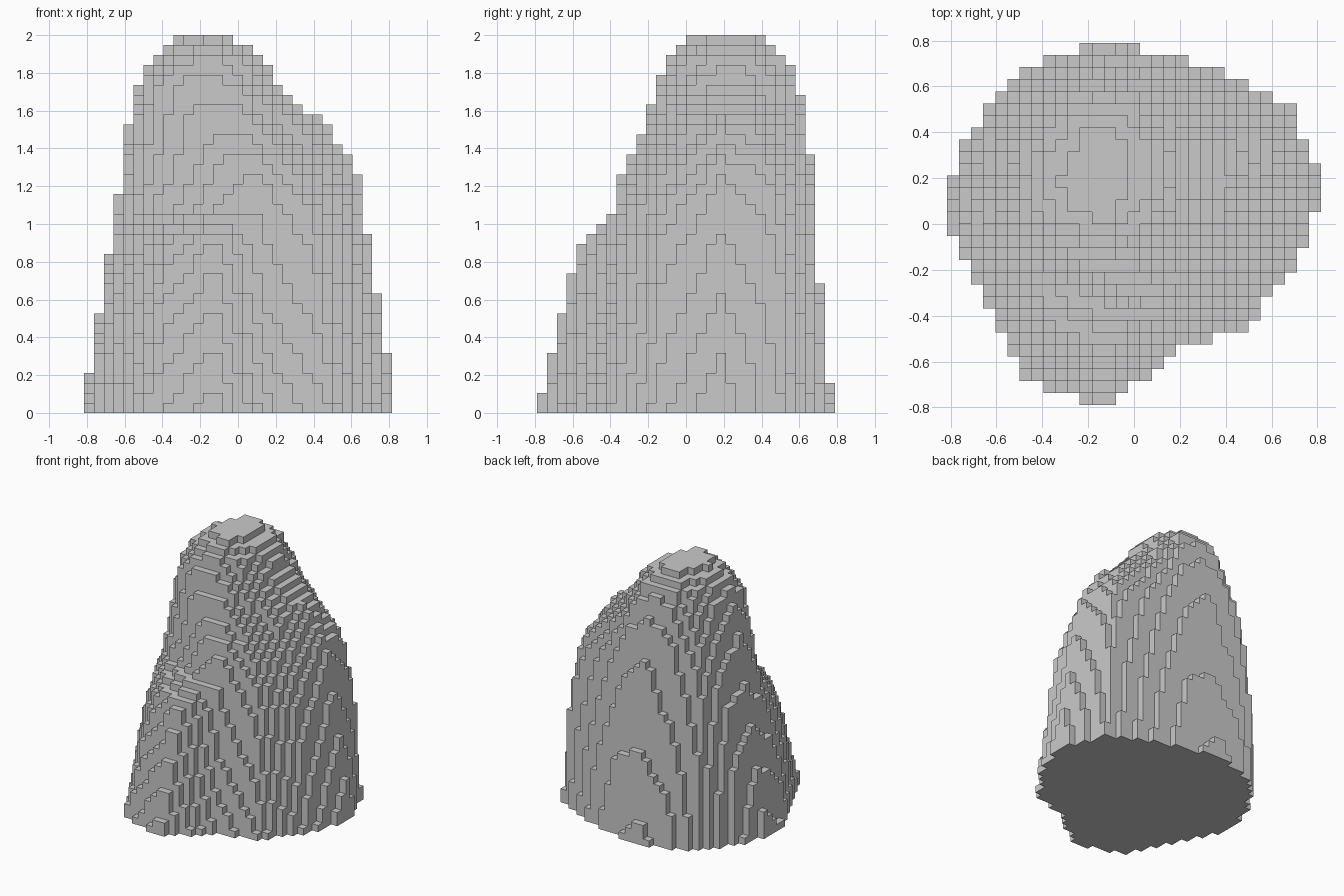
import bpy, bmesh, math

default = bpy.data.objects.get("Cube")
if default:
    bpy.data.objects.remove(default, do_unlink=True)

# Rock shape: radii (in hundredths) around one axis, a row for each height
AXIS_X, AXIS_Y = -0.12, 0.18
HEIGHTS = [0, 0.55, 0.9, 1.08, 1.28, 1.5, 1.75, 1.9, 2.0]
RADII = [
    [96, 87, 69, 62, 60.5, 61, 63, 63, 70, 72, 75, 94, 98.5, 80, 88, 90],
    [87, 84, 65, 58, 54, 56, 61, 61, 61.5, 63, 68, 80, 85, 68, 78, 83],
    [81.5, 81, 61, 55, 51.5, 52, 58, 57, 55.5, 56, 60, 69, 75, 63, 73, 78],
    [79, 79, 59, 53, 50, 50, 57, 55, 52, 52, 50, 47, 53, 62, 68, 73],
    [74.5, 74, 56, 51, 49, 49, 54, 52, 49.5, 49, 45, 42, 48, 57, 59, 63],
    [60.5, 58, 50, 48, 47, 47, 49, 46, 46, 45, 42, 40, 41, 45, 43, 51],
    [33, 34, 37, 41, 41, 41, 41, 40, 40.5, 40, 40, 37, 33, 32, 31, 31],
    [24, 25, 28, 33, 35, 35, 32, 31, 32, 30, 29, 27, 25, 23, 22, 22],
    [4, 7, 12, 18, 21, 20, 16, 15, 16, 14, 14, 15, 14, 10, 6, 4],
]
SPOKES = len(RADII[0])
STEP = 2 * math.pi / SPOKES

# Block grid
NX, NY, NZ = 31, 30, 38
SIZE = 2 / NZ


def outline_radius(row, angle):
    """Distance to the straight-sided outline of a row at an angle."""
    turn = (angle / STEP) % SPOKES
    k = int(turn) % SPOKES
    a = (turn - int(turn)) * STEP
    r1, r2 = row[k] / 100, row[(k + 1) % SPOKES] / 100
    return r1 * r2 * math.sin(STEP) / (r1 * math.sin(a) + r2 * math.sin(STEP - a))


def column_height(i, j):
    """Number of blocks stacked in a grid cell."""
    if not (0 <= i < NX and 0 <= j < NY):
        return 0
    dx = (i + 0.5 - NX / 2) * SIZE - AXIS_X
    dy = (j + 0.5 - NY / 2) * SIZE - AXIS_Y
    dist, angle = math.hypot(dx, dy), math.atan2(dy, dx)
    radii = [outline_radius(row, angle) for row in RADII]
    count = 0
    for k in range(NZ):
        z = (k + 0.5) * SIZE
        n = max(n for n, h in enumerate(HEIGHTS) if h <= z)
        t = (z - HEIGHTS[n]) / (HEIGHTS[n + 1] - HEIGHTS[n])
        if dist < radii[n] + t * (radii[n + 1] - radii[n]):
            count = k + 1
    return count


stack = {(i, j): column_height(i, j)
         for i in range(-1, NX + 1) for j in range(-1, NY + 1)}

# Stepped surface with shared corners
bm = bmesh.new()
corners = {}


def corner(i, j, k):
    if (i, j, k) not in corners:
        corners[i, j, k] = bm.verts.new(
            ((i - NX / 2) * SIZE, (j - NY / 2) * SIZE, k * SIZE))
    return corners[i, j, k]


def quad(*points):
    bm.faces.new([corner(*p) for p in points])


for (i, j), top in stack.items():
    if top == 0:
        continue
    ring = [(i, j), (i + 1, j), (i + 1, j + 1), (i, j + 1)]
    quad(*[(x, y, top) for x, y in ring])
    quad(*[(x, y, 0) for x, y in reversed(ring)])
    # Walls down to each lower neighbour
    for side, (sx, sy) in enumerate([(0, -1), (1, 0), (0, 1), (-1, 0)]):
        (ax, ay), (bx, by) = ring[side], ring[(side + 1) % 4]
        for k in range(stack[i + sx, j + sy], top):
            quad((ax, ay, k), (bx, by, k), (bx, by, k + 1), (ax, ay, k + 1))

mesh = bpy.data.meshes.new("rock")
bm.to_mesh(mesh)
bm.free()

# Stone colour
stone = bpy.data.materials.new("stone grey")
stone.use_nodes = True
colour = (0.59, 0.59, 0.59, 1)
stone.diffuse_color = colour
stone.node_tree.nodes["Principled BSDF"].inputs["Base Color"].default_value = colour
mesh.materials.append(stone)

rock = bpy.data.objects.new("rock", mesh)
bpy.context.collection.objects.link(rock)
